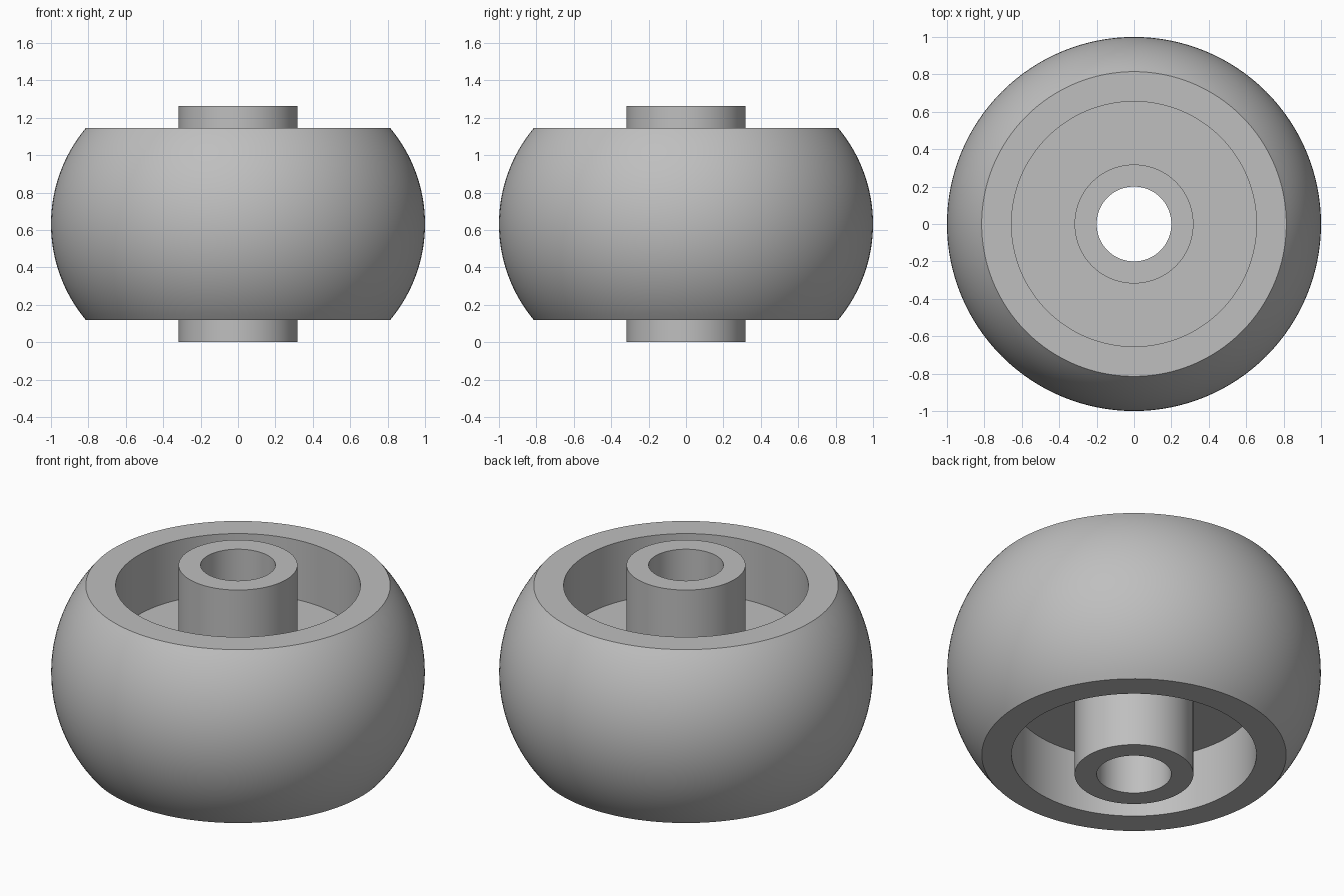
import bpy, bmesh
from math import asin, cos, sin, tau
from mathutils import Vector

cube = bpy.data.objects.get("Cube")
if cube:
    bpy.data.objects.remove(cube, do_unlink=True)

SEGMENTS = 128
MID = 0.632            # height of the middle plane
HUB_HALF, RIM_HALF, WEB_HALF = 0.632, 0.512, 0.16
BORE_R, HUB_R, RECESS_R, TREAD_R = 0.20, 0.318, 0.655, 1.0
ARC_R = 0.80           # radius of the crowned tread

grey = bpy.data.materials.new("plain grey")
grey.use_nodes = True
colour = (0.52, 0.52, 0.52, 1)
grey.diffuse_color = colour
grey.node_tree.nodes["Principled BSDF"].inputs["Base Color"].default_value = colour


def lathe(name, profile):
    """Revolve a closed (radius, height) loop around the z axis."""
    bm = bmesh.new()
    verts = [bm.verts.new((r, 0, z)) for r, z in profile]
    edges = [bm.edges.new((a, b)) for a, b in zip(verts, verts[1:] + verts[:1])]
    bmesh.ops.spin(bm, geom=verts + edges, cent=(0, 0, 0), axis=(0, 0, 1),
                   angle=tau, steps=SEGMENTS, use_merge=False)
    bmesh.ops.remove_doubles(bm, verts=bm.verts, dist=0.0001)
    bmesh.ops.recalc_face_normals(bm, faces=bm.faces)
    mesh = bpy.data.meshes.new(name)
    bm.to_mesh(mesh)
    bm.free()
    mesh.materials.append(grey)
    obj = bpy.data.objects.new(name, mesh)
    bpy.context.collection.objects.link(obj)
    bpy.ops.object.select_all(action='DESELECT')
    obj.select_set(True)
    bpy.context.view_layer.objects.active = obj
    bpy.ops.object.shade_smooth_by_angle(angle=0.5)
    return obj


# Upper half: bore, hub end, hub wall, recess floor, recess wall
upper = [(BORE_R, HUB_HALF), (HUB_R, HUB_HALF), (HUB_R, WEB_HALF),
         (RECESS_R, WEB_HALF), (RECESS_R, RIM_HALF)]

# Crowned tread from the upper rim to the lower rim
reach = asin(RIM_HALF / ARC_R)
steps = 32
angles = [reach * (1 - 2 * i / steps) for i in range(steps + 1)]
tread = [(TREAD_R - ARC_R + ARC_R * cos(a), ARC_R * sin(a)) for a in angles]

# Mirror the upper half below the middle plane
lower = [(r, -z) for r, z in reversed(upper)]
lathe("roller_wheel", [(r, MID + z) for r, z in upper + tread + lower])
